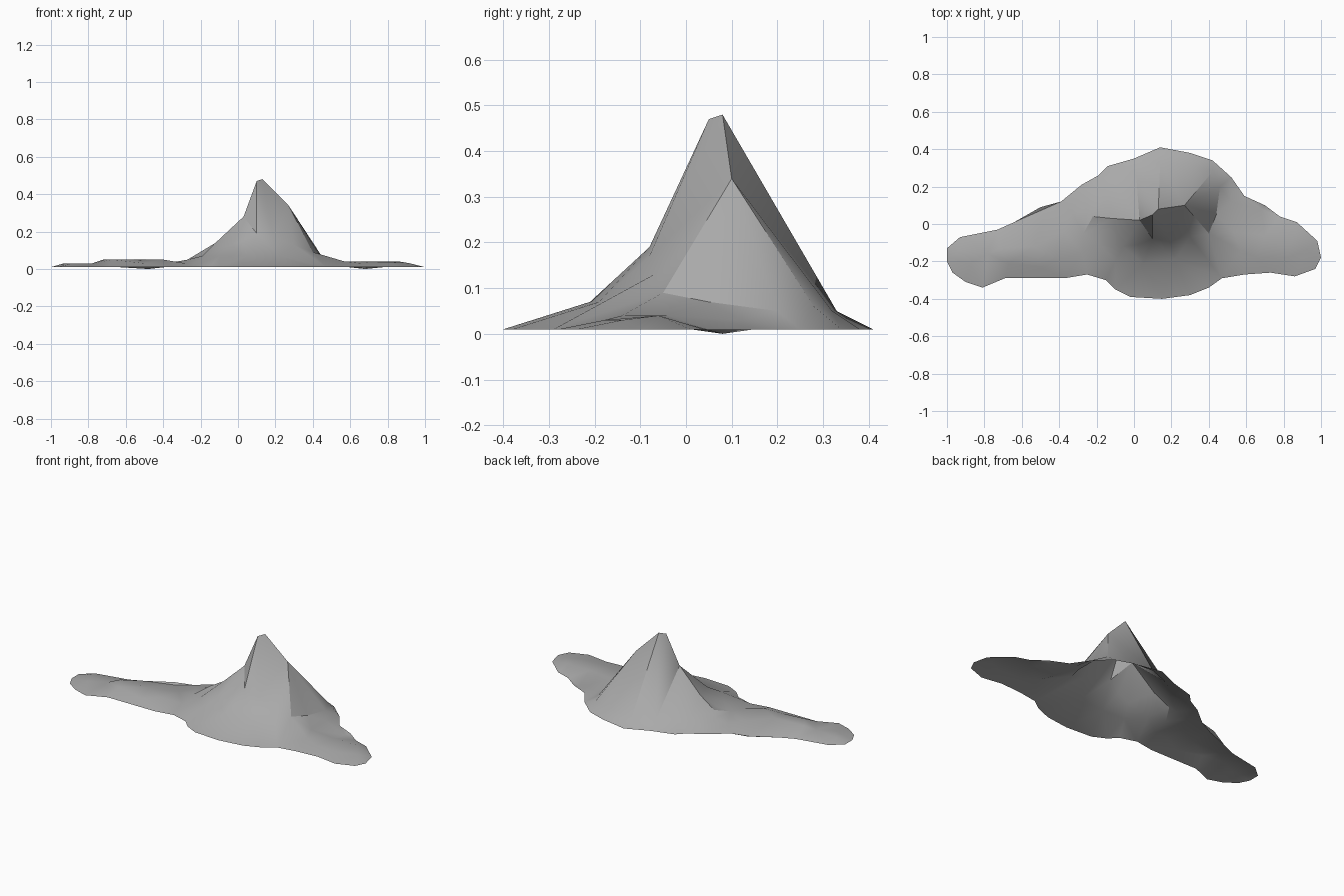
import bpy
import bmesh
from mathutils import Vector
from mathutils.geometry import delaunay_2d_cdt

cube = bpy.data.objects.get("Cube")
if cube:
    bpy.data.objects.remove(cube, do_unlink=True)

SHORE_HEIGHT = .01

# Shoreline, clockwise seen from above, starting at the west tip
shoreline = [
    (-1, -.13), (-.93, -.07), (-.73, -.03), (-.64, .01), (-.5, .09),
    (-.39, .12), (-.28, .21), (-.19, .26), (-.14, .31), (0, .35),
    (.14, .41), (.3, .38), (.42, .34), (.52, .25), (.59, .15),
    (.7, .1), (.78, .04), (.87, .01), (.98, -.09), (1, -.18),
    (.97, -.24), (.86, -.28), (.73, -.26), (.59, -.27), (.47, -.29),
    (.4, -.34), (.3, -.38), (.15, -.4), (-.02, -.39), (-.1, -.35),
    (-.15, -.3), (-.25, -.27), (-.37, -.29), (-.69, -.29), (-.81, -.34),
    (-.9, -.31), (-.97, -.26), (-1, -.2),
]

# Ridge lines that must stay as edges of the surface
crest = [
    (-.22, .04, .08), (-.12, .03, .14), (.03, .02, .28), (.1, .05, .47),
    (.13, .08, .48), (.27, .1, .34), (.42, .28, .06),
]
south_foot = [
    (-.06, -.12, .12), (.02, -.11, .15), (.1, -.08, .19), (.19, -.08, .17),
    (.3, -.07, .13), (.4, -.05, .09), (.44, .05, .07), (.46, .2, .05),
]

# Loose spot heights, grouped by level
spots = {
    "back foot": (.05, [(.3, .32), (.14, .33), (.01, .28), (-.1, .21)]),
    "south apron": (.07, [(-.1, -.2), (.05, -.21), (.22, -.19), (-.19, -.1)]),
    "west gully": (.07, [(-.14, .14), (-.2, -.02)]),
    "west hummocks": (.05, [(-.72, -.13), (-.67, -.21), (-.53, -.12),
                            (-.4, -.19), (-.27, -.05), (-.25, .07)]),
    "west hollows": (.03, [(-.93, -.14), (-.88, -.21), (-.78, -.16), (-.5, -.23),
                           (-.38, -.04), (-.33, .06), (-.28, -.15)]),
    "east plateau": (.04, [(.53, -.04), (.7, -.06), (.86, -.06), (.57, -.14)]),
    "east beach": (.03, [(.66, -.18), (.82, -.18), (.92, -.14), (.52, .12)]),
    "sunken shore": (0, [(.68, .08), (-.48, .08)]),
}


class SurveyPoints:
    """Collects points and fixed edges, then drapes a surface over them."""

    def __init__(self):
        self.points = []
        self.edges = []

    def add_path(self, path):
        first = len(self.points)
        self.points.extend(Vector(point) for point in path)
        indices = list(range(first, len(self.points)))
        self.edges.extend(zip(indices, indices[1:]))
        return indices

    def add_spots(self, height, positions):
        self.points.extend(Vector((x, y, height)) for x, y in positions)

    def build(self, name, outline):
        flat = [point.to_2d() for point in self.points]
        inside = 1
        result = delaunay_2d_cdt(flat, self.edges, [outline], inside, 1e-5)
        positions, faces, sources = result[0], result[2], result[3]
        bm = bmesh.new()
        for position, source in zip(positions, sources):
            height = self.points[source[0]].z if source else SHORE_HEIGHT
            bm.verts.new((position.x, position.y, height))
        bm.verts.ensure_lookup_table()
        for face in faces:
            bm.faces.new([bm.verts[index] for index in face])
        # Turn every face upward
        bm.normal_update()
        for face in bm.faces:
            if face.normal.z < 0:
                face.normal_flip()
        mesh = bpy.data.meshes.new(name)
        bm.to_mesh(mesh)
        bm.free()
        terrain = bpy.data.objects.new(name, mesh)
        bpy.context.collection.objects.link(terrain)
        return terrain


def flat_material(name, value):
    material = bpy.data.materials.new(name)
    material.use_nodes = True
    colour = (value, value, value, 1)
    material.diffuse_color = colour
    shader = material.node_tree.nodes["Principled BSDF"]
    shader.inputs["Base Color"].default_value = colour
    return material


# Open terrain sheet: low island with one mountain
survey = SurveyPoints()
outline = survey.add_path([(x, y, SHORE_HEIGHT) for x, y in shoreline])[::-1]
survey.add_path(crest)
survey.add_path(south_foot)
for height, positions in spots.values():
    survey.add_spots(height, positions)
island = survey.build("mountain_island", outline)
island.data.materials.append(flat_material("stone grey", .4))

# Soft slopes with crisp ridges
bpy.ops.object.select_all(action="DESELECT")
island.select_set(True)
bpy.context.view_layer.objects.active = island
bpy.ops.object.shade_smooth_by_angle(angle=.6)
